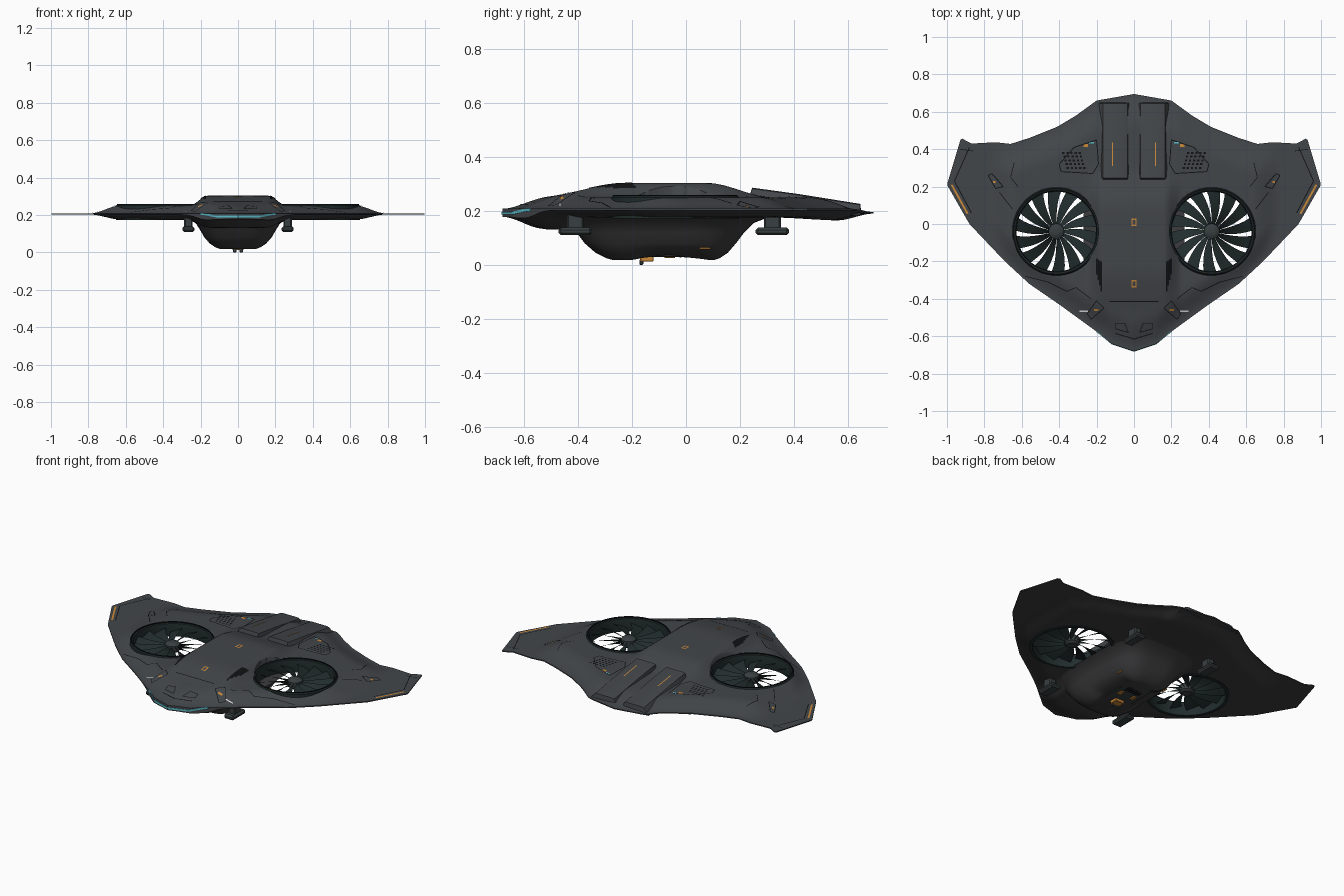
import bpy, bmesh, math
from mathutils import Vector, Matrix

cube = bpy.data.objects.get("Cube")
if cube:
    bpy.data.objects.remove(cube)


def material(name, *rgb):
    m = bpy.data.materials.new(name)
    m.use_nodes = True
    m.diffuse_color = (*rgb, 1)
    m.node_tree.nodes["Principled BSDF"].inputs["Base Color"].default_value = (*rgb, 1)
    return m


HULL = material("charcoal hull", .055, .061, .067)
UNDER = material("underside grey", .046, .046, .049)
FAN = material("dark green fan", .016, .026, .026)
BLACK = material("panel line black", .005, .006, .007)
METAL = material("gear grey", .04, .05, .052)
ORANGE = material("marking orange", .6, .25, .04)
CYAN = material("light cyan", .1, .5, .58)
WHITE = material("white", .8, .8, .8)


def smooth(a, b, x):
    t = max(0, min(1, (x - a) / (b - a)))
    return t * t * (3 - 2 * t)


def interp(table, x):
    for (a, p), (b, q) in zip(table, table[1:]):
        if x <= b:
            return p + (q - p) * (x - a) / (b - a)
    return table[-1][1]


def finish(name, bm, *mats, angle=35):
    mesh = bpy.data.meshes.new(name)
    bm.to_mesh(mesh)
    bm.free()
    for m in mats:
        mesh.materials.append(m)
    mesh.shade_smooth()
    mesh.set_sharp_from_angle(angle=math.radians(angle))
    ob = bpy.data.objects.new(name, mesh)
    bpy.context.scene.collection.objects.link(ob)
    return ob


def loft(bm, rings, cap=True):
    rows = [[bm.verts.new(p) for p in r] for r in rings]
    for a, b in zip(rows, rows[1:]):
        for i in range(len(a)):
            k = (i + 1) % len(a)
            bm.faces.new((a[i], a[k], b[k], b[i]))
    if cap:
        bm.faces.new(rows[0][::-1])
        bm.faces.new(rows[-1])
    bmesh.ops.recalc_face_normals(bm, faces=bm.faces)


def box(name, centre, size, mat, bevel=.006):
    bm = bmesh.new()
    bmesh.ops.create_cube(bm, size=1, matrix=Matrix.Translation(centre) @ Matrix.Diagonal((*size, 1)))
    if bevel:
        bmesh.ops.bevel(bm, geom=bm.edges[:], offset=bevel, segments=1, affect='EDGES')
    return finish(name, bm, mat)


# Planform and surface heights
FRONT = [(0, -.68), (.12, -.64), (.18, -.59), (.4, -.43), (.56, -.32), (.69, -.2), (.88, 0), (1, .21)]
BACK = [(0, .695), (.2, .66), (.31, .58), (.41, .52), (.56, .46), (.66, .428), (.74, .437),
        (.87, .43), (.925, .46), (1, .21)]


def surface(x, y, top=True):
    x = abs(x)
    lo, hi = interp(FRONT, x), interp(BACK, x)
    d = min(y - lo, hi - y)
    wing = 1 - smooth(.63, .79, x)
    core = 1 - smooth(.16, .26, x)
    nose = (1 - smooth(.12, .32, x)) * (1 - smooth(-.5, -.2, y))
    edge = .205 - .012 * nose - .012 * core * smooth(.3, .6, y)
    thick = .003 + .012 * nose
    if top:
        hump = core * smooth(-.56, -.22, y) * (1 - smooth(.08, .32, y))
        return edge + thick + .042 * wing * smooth(0, .17, d) + .053 * hump
    dip = core * smooth(-.68, -.48, y) * (1 - smooth(.1, .3, y))
    return edge - thick - .026 * wing * smooth(0, .14, d) - .022 * dip


# Blended wing hull
rings = []
N = 50
for i in range(-100, 101):
    x = i / 100 * .998
    lo, hi = interp(FRONT, abs(x)), interp(BACK, abs(x))
    ys = [lo + (hi - lo) * (1 - math.cos(math.pi * j / N)) / 2 for j in range(N + 1)]
    rings.append([(x, y, surface(x, y)) for y in ys] + [(x, y, surface(x, y, False)) for y in ys[::-1]])
bm = bmesh.new()
loft(bm, rings)
for f in bm.faces:
    f.material_index = int(f.normal.z < -.3)
hull = finish("hull", bm, HULL, UNDER)

# Fan wells cut through the hull
FX, FY, FR = .415, -.04, .225
for s in (-1, 1):
    bm = bmesh.new()
    bmesh.ops.create_cone(bm, cap_ends=True, segments=64, radius1=FR, radius2=FR, depth=1,
                          matrix=Matrix.Translation((s * FX, FY, .2)))
    cutter = finish("fan_well_cutter", bm, HULL)
    cutter.hide_render = True
    mod = hull.modifiers.new("fan well", 'BOOLEAN')
    mod.operation, mod.solver, mod.object = 'DIFFERENCE', 'EXACT', cutter
    bpy.context.view_layer.objects.active = hull
    bpy.ops.object.modifier_apply(modifier=mod.name)
    bpy.data.objects.remove(cutter)


def lathe(name, cx, cy, profile, mat, n=64):
    bm = bmesh.new()
    loft(bm, [[(cx + r * math.cos(i * math.tau / n), cy + r * math.sin(i * math.tau / n), z)
               for i in range(n)] for r, z in profile], cap=profile[0] != profile[-1])
    return finish(name, bm, mat)


# Ducted fans
for side, s in (("right", -1), ("left", 1)):
    cx = s * FX
    lathe(side + "_fan_duct", cx, FY, [(.236, .172), (.236, .25), (.23, .257), (.218, .25),
                                       (.213, .21), (.218, .172), (.236, .172)], FAN)
    lathe(side + "_fan_rim", cx, FY, [(.224, .25), (.224, .259), (.231, .259), (.231, .25), (.224, .25)], BLACK)
    lathe(side + "_fan_hub", cx, FY, [(.03, .185), (.042, .195), (.042, .23), (.03, .24), (.01, .244)], METAL, 32)
    bm = bmesh.new()
    blades = 14
    for b in range(blades):
        rows = []
        for k in range(7):
            r = .035 + .18 * k / 6
            mid = b * math.tau / blades + s * 1.6 * (r - .03) ** 1.3
            half = math.pi / blades * (.92 - .2 * smooth(.04, .2, r))
            rows.append([bm.verts.new((cx + r * math.cos(mid + half * e), FY + r * math.sin(mid + half * e),
                                       .213 + s * e * .013)) for e in (-1, 0, 1)])
        for p, q in zip(rows, rows[1:]):
            for e in (0, 1):
                bm.faces.new((p[e], q[e], q[e + 1], p[e + 1]))
    finish(side + "_fan_blades", bm, FAN)

# Belly pod, rounded rectangles stacked downward
belly = [(.178, .27, -.49, .31), (.155, .225, -.435, .25), (.12, .203, -.405, .215),
         (.08, .18, -.375, .185), (.045, .15, -.335, .155), (.025, .12, -.295, .125), (.018, .1, -.27, .105)]
rings = []
for z, w, y0, y1 in belly:
    ring = []
    for i in range(64):
        c, s = math.cos(i * math.tau / 64), math.sin(i * math.tau / 64)
        k = (c ** 4 + s ** 4) ** -.25
        y = (y0 + y1) / 2 + (y1 - y0) / 2 * s * k
        lift = .02 * smooth(-.2, -.13, y) * (1 - smooth(.05, .09, y)) * (1 - smooth(.02, .06, z))
        ring.append((w * c * k, y, z + lift))
    rings.append(ring)
bm = bmesh.new()
loft(bm, rings)
finish("belly", bm, UNDER, angle=50)
box("belly_plate", (0, -.035, .036), (.17, .2, .012), METAL, .003)
box("belly_sensor", (0, -.145, .022), (.06, .05, .02), ORANGE, .003)
for s in (-1, 1):
    box("sensor_foot", (s * .018, -.165, .01), (.018, .014, .02), METAL, .003)
    box("belly_marking", (s * .186, .07, .062), (.004, .04, .006), ORANGE, 0).location.x = -s * .025
    box("belly_clamp", (s * .045, -.06, .029), (.025, .04, .008), ORANGE, .002)
for i in range(5):
    box("belly_vent", (0, -.02 + i * .016, .029), (.1, .007, .004), BLACK, 0)

# Landing gear
for s in (-1, 1):
    for end, y in (("front", -.41), ("rear", .32)):
        box(end + "_gear_foot", (s * .265, y, .124), (.066, .124, .028), METAL, .009)
        box(end + "_gear_strut", (s * .265, y, .165), (.045, .062, .07), METAL, .006)

# Raised rear deck panels
for s in (-1, 1):
    bm = bmesh.new()
    rows = []
    for y, h in ((.235, .255), (.245, .286), (.42, .262), (.645, .226), (.65, .19)):
        rows.append([(s * a, y, z) for a, z in ((.016, .185), (.035, h - .004), (.045, h),
                                                (.15, h), (.165, h - .004), (.2, .185))])
    loft(bm, rows)
    finish("rear_deck_panel", bm, HULL)


# Thin markings that follow the hull
def deck(x, y):
    z = surface(x, y)
    if .03 < abs(x) < .17 and .245 < y < .645:
        z = max(z, interp([(.245, .286), (.42, .262), (.645, .226)], y))
    return z + .003


def stripe(name, pts, mat, width=.005, closed=False):
    for s in (-1, 1):
        bm = bmesh.new()
        for a, b in zip(pts, pts[1:] + pts[:1] if closed else pts[1:]):
            a, b = Vector((s * a[0], a[1])), Vector((s * b[0], b[1]))
            n = max(1, int((b - a).length / .02))
            off = (b - a).orthogonal().normalized() * width / 2
            rows = [[bm.verts.new((*p, deck(*p))) for p in (c - off, c + off)]
                    for c in (a.lerp(b, i / n) for i in range(n + 1))]
            for p, q in zip(rows, rows[1:]):
                bm.faces.new((p[0], q[0], q[1], p[1]))
        bmesh.ops.recalc_face_normals(bm, faces=bm.faces)
        for f in bm.faces:
            if f.normal.z < 0:
                f.normal_flip()
        finish(name, bm, mat)


stripe("hatch_outline", [(.4, .32), (.32, .41), (.2, .45), (.19, .32), (.22, .27), (.39, .28)], BLACK, closed=True)
for i in range(5):
    for j in range(5):
        x, y = .26 + i * .022 + j * .006, .30 + j * .02
        stripe("hatch_grille", [(x, y), (x + .012, y)], BLACK, .01)
stripe("hatch_marking", [(.245, .42), (.27, .42)], ORANGE, .018)
stripe("hatch_light", [(.215, .435), (.24, .435)], CYAN, .008)
stripe("deck_stripe", [(.115, .31), (.115, .435)], ORANGE, .006)
stripe("deck_front_seam", [(.0, -.415), (.13, -.415)], BLACK)
stripe("nose_seam", [(0, -.615), (.1, -.585)], BLACK)
stripe("nose_port", [(.03, -.58), (.05, -.53), (.1, -.53), (.1, -.56)], BLACK, .004, True)
stripe("bow_hatch", [(.16, -.45), (.2, -.41), (.25, -.48), (.23, -.51)], BLACK, .004, True)
stripe("bow_marking", [(.19, -.46), (.215, -.46)], ORANGE, .012)
stripe("bow_light", [(.245, -.467), (.292, -.467)], WHITE, .007)
stripe("shoulder_seam", [(.23, -.4), (.31, -.34), (.36, -.36), (.46, -.31), (.58, -.28)], BLACK, .004)
stripe("wing_hatch", [(.7, .2), (.76, .27), (.78, .26), (.74, .19)], BLACK, .005, True)
stripe("wing_marking", [(.74, .225), (.755, .225)], ORANGE, .012)
stripe("wing_seam", [(.62, .2), (.66, .25), (.64, .33)], BLACK, .004)
stripe("wing_root_seam", [(.65, .08), (.72, .17)], BLACK, .004)
stripe("tip_seam", [(.88, .41), (.96, .23), (.87, .06)], BLACK, .005)
stripe("tip_flap_seam", [(.86, .39), (.93, .4)], BLACK, .004)
stripe("tip_marking", [(.975, .21), (.89, .055)], ORANGE, .01)
for k in range(4):
    stripe("side_intake", [(.175 + k * .008, -.36 + k * .03), (.175 + k * .008, -.2 + k * .005)], BLACK, .009)
for y in (.01, -.32):
    stripe("centre_square", [(.011, y - .018), (.011, y + .018)], ORANGE, .007)
    for e in (-.016, .016):
        stripe("centre_square_end", [(0, y + e), (.013, y + e)], ORANGE, .007)

# Nose light along the leading edge
bm = bmesh.new()
rows = []
for i in range(-20, 21):
    x = i / 100
    z = .191 + .014 * smooth(.1, .2, abs(x))
    y = interp(FRONT, abs(x)) - .003
    rows.append([(x, y, z - .005), (x, y + .005, z - .005), (x, y + .005, z + .005), (x, y, z + .005)])
loft(bm, rows)
finish("nose_light", bm, CYAN)
